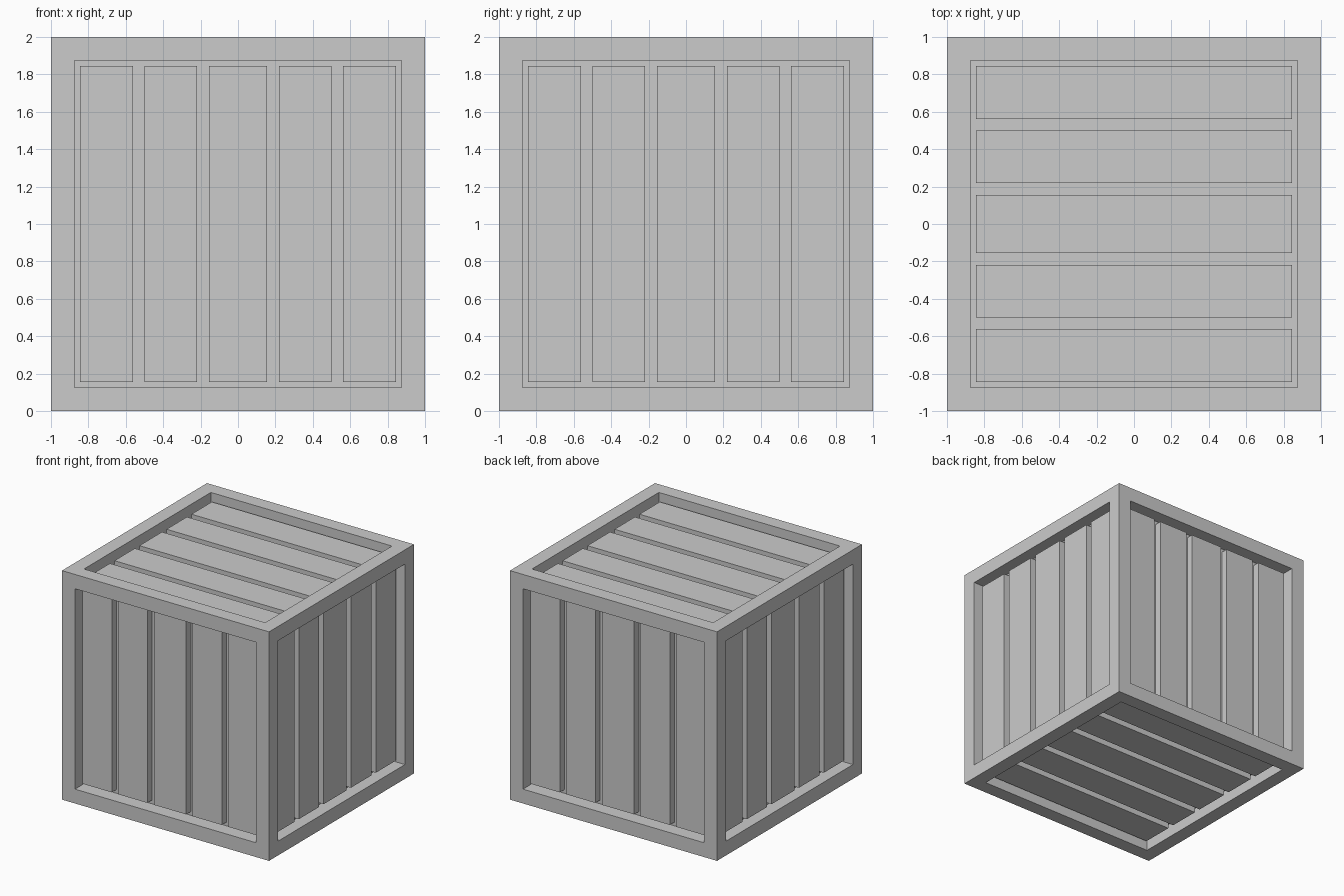
import bpy, bmesh
from math import pi
from mathutils import Matrix, Vector

if "Cube" in bpy.data.objects:
    bpy.data.objects.remove(bpy.data.objects["Cube"])

BORDER = 0.125       # frame width and recess depth
PLANK_FACE = 0.9375  # distance of plank surface from crate centre
PLANK_BACK = 0.865   # sunk slightly into the panel
HALF_LEN = 0.84375
CENTRE = Matrix.Translation((0, 0, 1))


def make_object(name, bm):
    bmesh.ops.recalc_face_normals(bm, faces=bm.faces)
    mesh = bpy.data.meshes.new(name)
    bm.to_mesh(mesh)
    bm.free()
    obj = bpy.data.objects.new(name, mesh)
    bpy.context.collection.objects.link(obj)
    return obj


# Crate frame: cube with every side inset and pushed in
bm = bmesh.new()
bmesh.ops.create_cube(bm, size=2)
sides = bm.faces[:]
bmesh.ops.inset_individual(bm, faces=sides, thickness=BORDER, use_even_offset=True)
directions = [f.normal.copy() for f in sides]
panels = bmesh.ops.extrude_discrete_faces(bm, faces=sides)["faces"]
for face, direction in zip(panels, directions):
    bmesh.ops.translate(bm, verts=face.verts, vec=-direction * BORDER)
bm.transform(CENTRE)
# the pushed-in panels only touch along edges, so keep the cube's own normals
mesh = bpy.data.meshes.new("crate_frame")
bm.to_mesh(mesh)
bm.free()
bpy.context.collection.objects.link(bpy.data.objects.new("crate_frame", mesh))

# Planks: five per side, modelled on the front and rotated to each side
SPANS = [(-0.84375, -0.5625), (-0.5, -0.21875), (-0.15625, 0.15625),
         (0.21875, 0.5), (0.5625, 0.84375)]


def plank_set(name, rotation):
    bm = bmesh.new()
    for x0, x1 in SPANS:
        place = (Matrix.Translation(((x0 + x1) / 2, -(PLANK_FACE + PLANK_BACK) / 2, 0))
                 @ Matrix.Diagonal((x1 - x0, PLANK_FACE - PLANK_BACK, 2 * HALF_LEN, 1)))
        bmesh.ops.create_cube(bm, size=1, matrix=place)
    bm.transform(CENTRE @ rotation)
    make_object(name, bm)


for i, side in enumerate(("front", "right", "back", "left")):
    plank_set(side + "_planks", Matrix.Rotation(i * pi / 2, 4, 'Z'))

# Top and bottom planks run along x
for side, sign in (("top", -1), ("bottom", 1)):
    plank_set(side + "_planks",
              Matrix.Rotation(pi / 2, 4, 'Z') @ Matrix.Rotation(sign * pi / 2, 4, 'X'))
